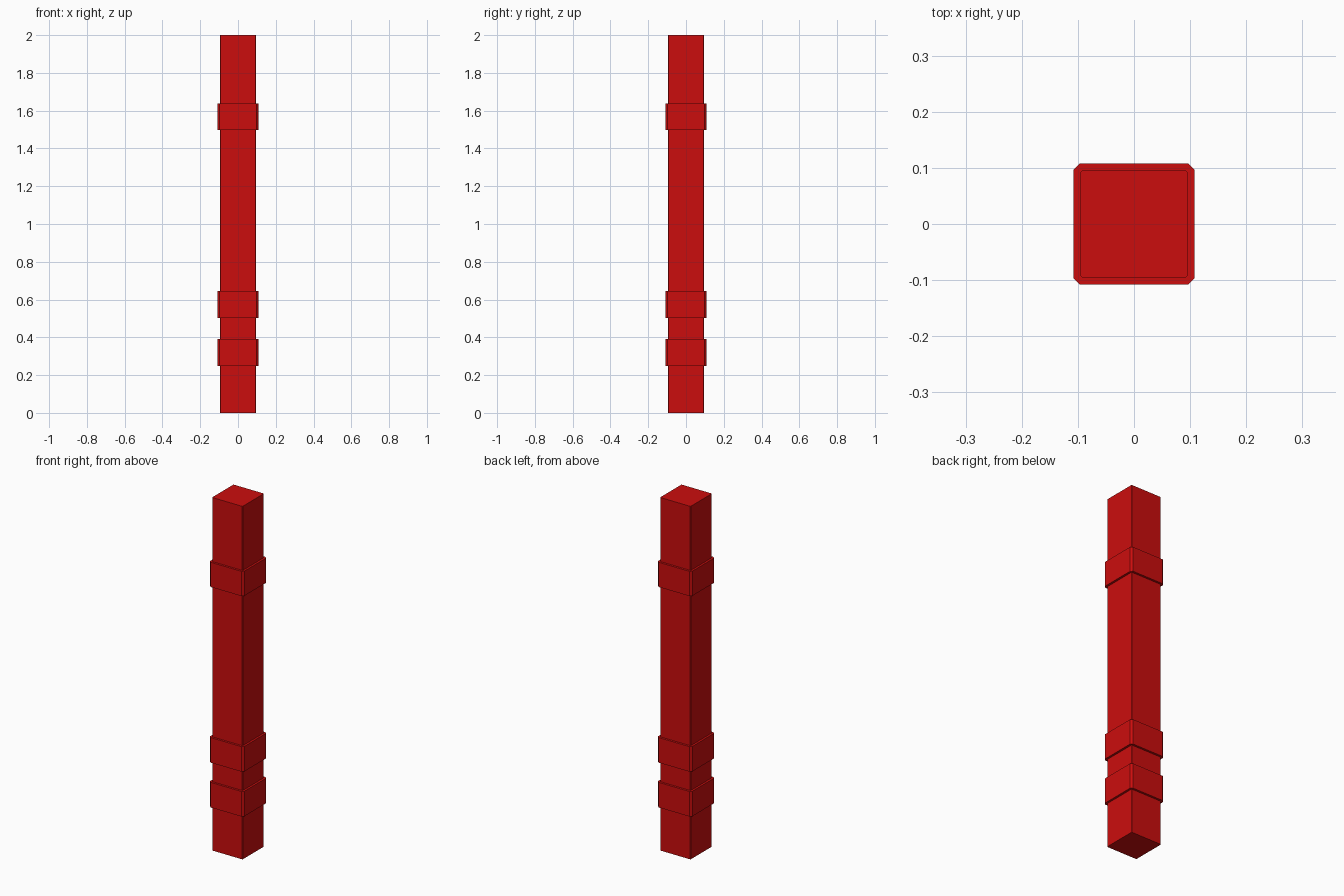
import bpy, bmesh

if "Cube" in bpy.data.objects:
    bpy.data.objects.remove(bpy.data.objects["Cube"])

POST, POST_CUT = 0.0955, 0.003      # half width and corner cut of the shaft
BAND, BAND_CUT = 0.1075, 0.0107     # half width and corner cut of the bands
BANDS = [(0.248, 0.39), (0.502, 0.644), (1.497, 1.637)]


def section(bm, half, cut, z):
    """Square ring with clipped corners, counter-clockwise."""
    a, b = half, half - cut
    pts = [(a, -b), (a, b), (b, a), (-b, a), (-a, b), (-a, -b), (-b, -a), (b, -a)]
    return [bm.verts.new((x, y, z)) for x, y in pts]


# Stack of sections: shaft stepping out to each band and back
levels = [(POST, POST_CUT, 0)]
for lo, hi in BANDS:
    levels += [(POST, POST_CUT, lo), (BAND, BAND_CUT, lo),
               (BAND, BAND_CUT, hi), (POST, POST_CUT, hi)]
levels.append((POST, POST_CUT, 2))

bm = bmesh.new()
rings = [section(bm, *lv) for lv in levels]
for low, high in zip(rings, rings[1:]):
    for i in range(8):
        j = (i + 1) % 8
        bm.faces.new((low[i], low[j], high[j], high[i]))
bm.faces.new(rings[0][::-1])
bm.faces.new(rings[-1])
bmesh.ops.recalc_face_normals(bm, faces=bm.faces)

mesh = bpy.data.meshes.new("banded_post")
bm.to_mesh(mesh)
bm.free()
post = bpy.data.objects.new("banded_post", mesh)
bpy.context.collection.objects.link(post)

# Red paint
red = bpy.data.materials.new("red_paint")
red.diffuse_color = (0.6, 0.004, 0.004, 1)
red.use_nodes = True
red.node_tree.nodes["Principled BSDF"].inputs["Base Color"].default_value = red.diffuse_color
mesh.materials.append(red)
